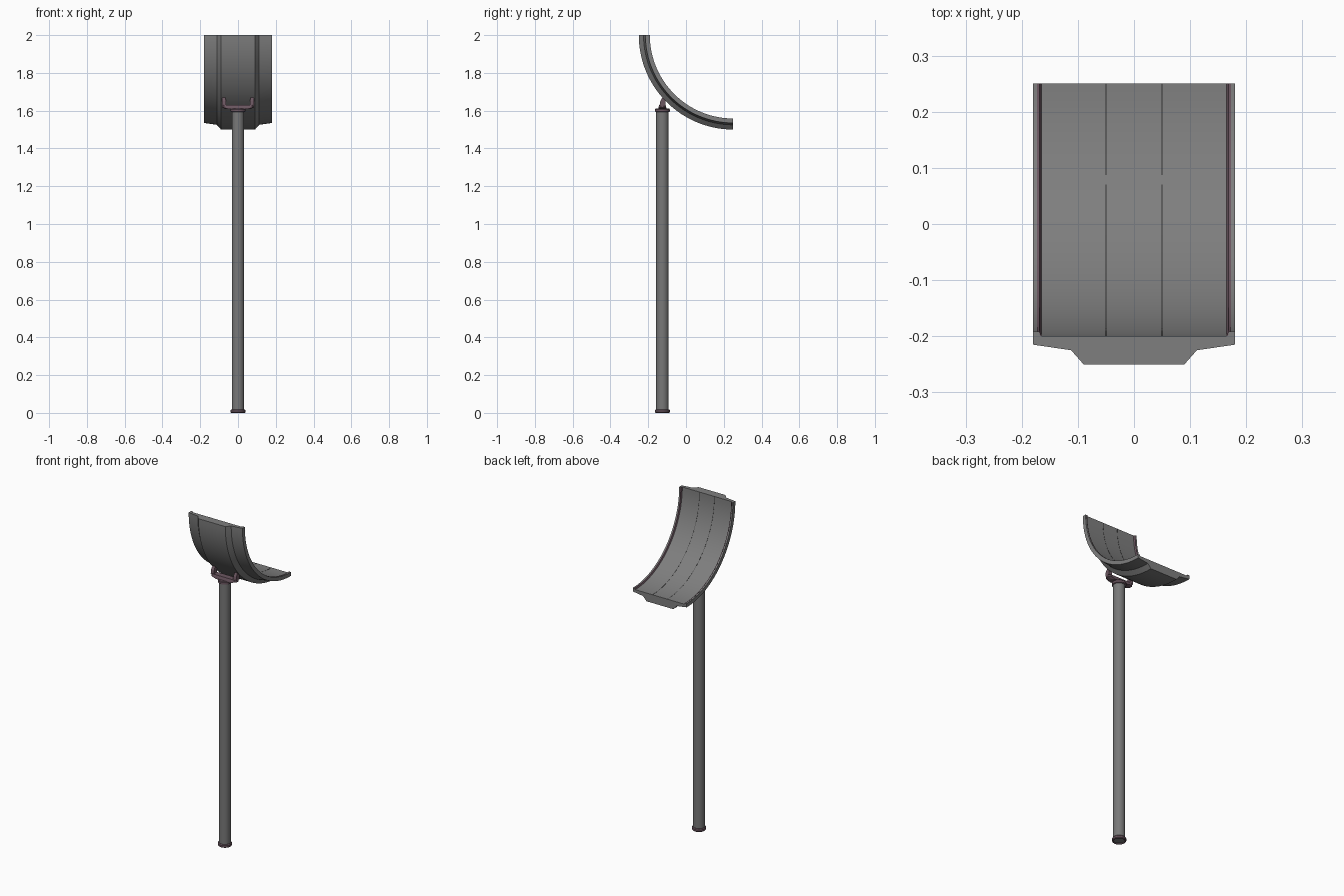
import bpy, bmesh, math

if "Cube" in bpy.data.objects:
    bpy.data.objects.remove(bpy.data.objects["Cube"])

def material(name, rgb):
    m = bpy.data.materials.new(name)
    m.diffuse_color = (*rgb, 1)
    m.use_nodes = True
    m.node_tree.nodes["Principled BSDF"].inputs["Base Color"].default_value = m.diffuse_color
    return m

grey = material("mid grey", (0.21, 0.21, 0.21))
pole_grey = material("pole grey", (0.19, 0.19, 0.19))
plum = material("dull plum", (0.15, 0.095, 0.12))
dark = material("dark seam", (0.03, 0.03, 0.03))

POLE_Y = -0.125
CY, CZ = 0.25, 2.0  # centre of the shell's quarter circle

def finish(name, bm, mat, smooth=True):
    bmesh.ops.remove_doubles(bm, verts=bm.verts, dist=1e-5)
    bmesh.ops.recalc_face_normals(bm, faces=bm.faces)
    me = bpy.data.meshes.new(name)
    bm.to_mesh(me)
    bm.free()
    me.materials.append(mat)
    ob = bpy.data.objects.new(name, me)
    bpy.context.collection.objects.link(ob)
    if smooth:
        bpy.ops.object.select_all(action='DESELECT')
        ob.select_set(True)
        bpy.context.view_layer.objects.active = ob
        bpy.ops.object.shade_smooth_by_angle(angle=math.radians(25))
    return ob

def loft(name, rings, mat, closed=False, smooth=True):
    """Skin a list of closed rings; cap the ends unless the loft closes on itself."""
    bm = bmesh.new()
    vs = [[bm.verts.new(p) for p in r] for r in rings]
    n = len(vs[0])
    pairs = list(zip(vs, vs[1:])) + ([(vs[-1], vs[0])] if closed else [])
    for a, b in pairs:
        for i in range(n):
            j = (i + 1) % n
            bm.faces.new((a[i], a[j], b[j], b[i]))
    if not closed:
        bm.faces.new(vs[0])
        bm.faces.new(vs[-1])
    return finish(name, bm, mat, smooth)

def arc_sweep(name, profile, mat, a0=180, a1=270, n=32):
    """Sweep an (x, radius) profile around the shell axis."""
    rings = []
    for i in range(n + 1):
        a = math.radians(a0 + (a1 - a0) * i / n)
        rings.append([(x, CY + r * math.cos(a), CZ + r * math.sin(a)) for x, r in profile])
    return loft(name, rings, mat)

def lathe(name, rz, mat, closed=False, n=32):
    rings = [[(r * math.cos(2 * math.pi * i / n), POLE_Y + r * math.sin(2 * math.pi * i / n), z)
              for i in range(n)] for r, z in rz]
    return loft(name, rings, mat, closed)

def rect(x0, x1, y0, y1, z):
    return [(x0, y0, z), (x1, y0, z), (x1, y1, z), (x0, y1, z)]

# Curved shell with raised central back rib
arc_sweep("curved_shell", [(-0.18, 0.45), (0.18, 0.45), (0.18, 0.465), (0.112, 0.475),
                           (0.09, 0.5), (-0.09, 0.5), (-0.112, 0.475), (-0.18, 0.465)], grey)

# Rim lips along both long edges, each with a coloured inlay
for s, side in ((-1, "left"), (1, "right")):
    arc_sweep(side + "_rim", [(s * 0.166, 0.451), (s * 0.170, 0.442),
                              (s * 0.18, 0.442), (s * 0.18, 0.451)], grey)
    arc_sweep(side + "_rim_inlay", [(s * 0.1645, 0.4505), (s * 0.1685, 0.4415),
                                    (s * 0.1725, 0.4415), (s * 0.1725, 0.4505)], plum)
    # Fine seams on the inner face, broken by a short gap
    seam = [(s * 0.05 - 0.0008, 0.4505), (s * 0.05 + 0.0008, 0.4505),
            (s * 0.05 + 0.0008, 0.4494), (s * 0.05 - 0.0008, 0.4494)]
    split = [270 - math.degrees(math.asin((CY - y) / 0.45)) for y in (0.07, 0.087)]
    arc_sweep(side + "_long_seam", seam, dark, 180, split[0])
    arc_sweep(side + "_short_seam", seam, dark, split[1], 270, 12)

# Pole with foot ring and top collar
lathe("pole", [(0.033, 0.006), (0.033, 1.6)], pole_grey)
lathe("foot_ring", [(0.031, 0.0), (0.036, 0.0), (0.039, 0.004), (0.039, 0.014),
                    (0.035, 0.019), (0.031, 0.019)], plum, closed=True)
lathe("top_collar", [(0.034, 1.592), (0.039, 1.595), (0.039, 1.607), (0.036, 1.611)], plum)

# Bracket: flared cross bar with two lugs that reach the shell
def bar(hx, hy, z):
    c = 0.012
    pts = [(hx, hy - c), (hx - c, hy), (-hx + c, hy), (-hx, hy - c),
           (-hx, -hy + c), (-hx + c, -hy), (hx - c, -hy), (hx, -hy + c)]
    return [(x, POLE_Y + y, z) for x, y in pts]

loft("cross_bar", [bar(0.06, 0.022, 1.608), bar(0.085, 0.021, 1.616), bar(0.085, 0.017, 1.63)],
     plum, smooth=False)
for s, side in ((-1, "left"), (1, "right")):
    x0, x1 = sorted((s * 0.064, s * 0.085))
    loft(side + "_lug", [rect(x0, x1, -0.140, -0.108, 1.626),
                         rect(x0, x1, -0.136, -0.108, 1.65),
                         rect(x0 + 0.002, x1 - 0.002, -0.124, -0.106, 1.671)], plum, smooth=False)
